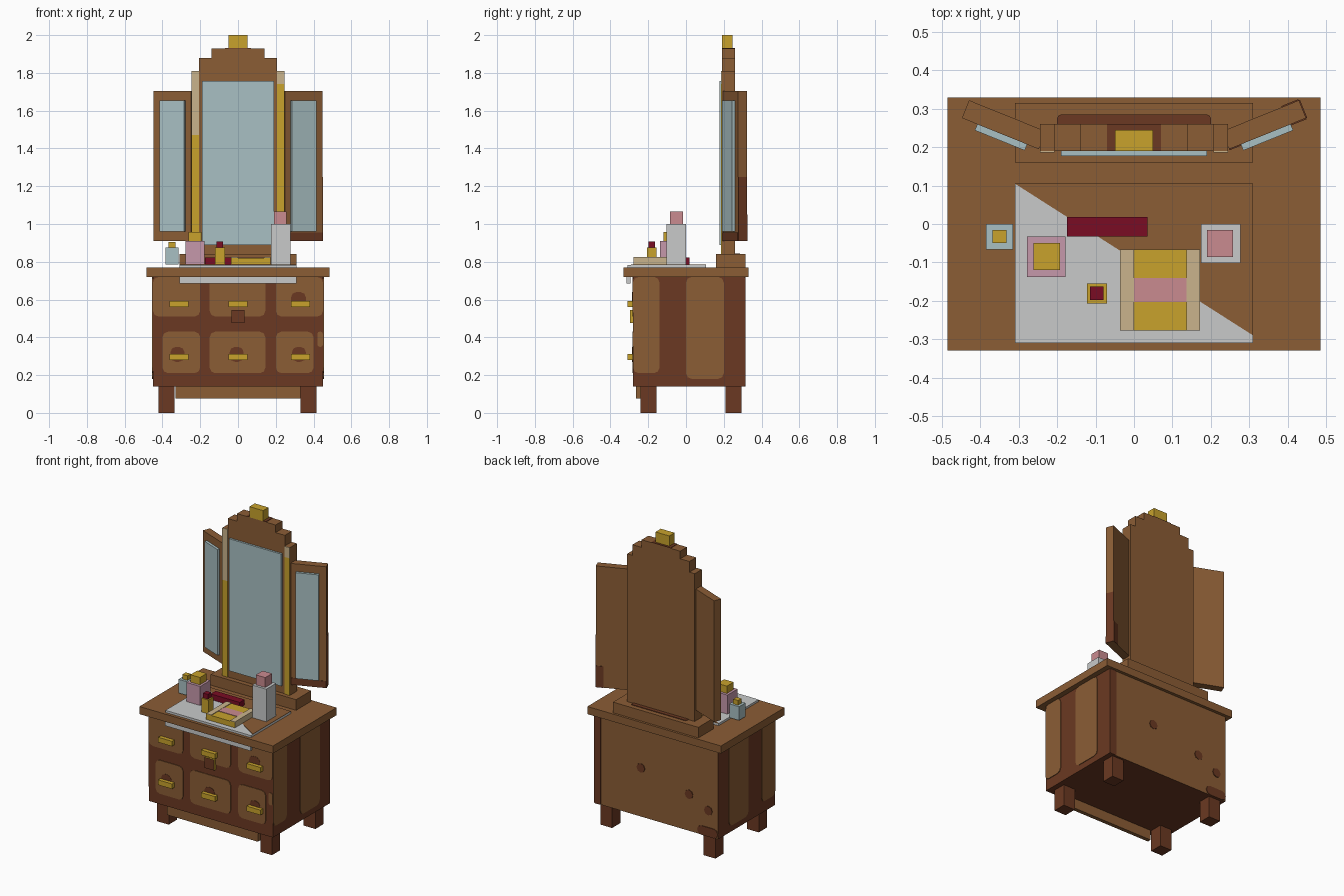
import bpy
import bmesh
from math import radians, sin, cos, pi
from mathutils import Matrix, Vector

default_cube = bpy.data.objects.get("Cube")
if default_cube:
    bpy.data.objects.remove(default_cube, do_unlink=True)


def make_material(name, hex_code):
    """One flat material from an sRGB hex code, stored as linear values."""
    channels = [int(hex_code[i:i + 2], 16) / 255 for i in (0, 2, 4)]
    linear = [c / 12.92 if c < 0.04 else ((c + 0.055) / 1.055) ** 2.4 for c in channels]
    material = bpy.data.materials.new(name)
    material.use_nodes = True
    material.diffuse_color = (*linear, 1)
    shader = next(n for n in material.node_tree.nodes if n.type == 'BSDF_PRINCIPLED')
    shader.inputs["Base Color"].default_value = (*linear, 1)
    return material


wood = make_material("wood", "8b5d35")
dark = make_material("dark wood", "6b3922")
gold = make_material("gold", "c8a22c")
tan = make_material("tan", "cab48c")
glass = make_material("mirror blue", "a9c0c3")
white = make_material("linen white", "c8caca")
pink = make_material("pink", "ca8b90")
mauve = make_material("mauve", "c699ab")
red = make_material("deep red", "7a0c24")


def finish(name, bm, materials):
    bmesh.ops.recalc_face_normals(bm, faces=bm.faces)
    mesh = bpy.data.meshes.new(name)
    bm.to_mesh(mesh)
    bm.free()
    for material in materials:
        mesh.materials.append(material)
    obj = bpy.data.objects.new(name, mesh)
    bpy.context.scene.collection.objects.link(obj)
    return obj


def box(name, x, y, z, material, face_material=None, rule=None):
    """Box between pairs of limits; faces whose normal meets the rule get face_material."""
    bm = bmesh.new()
    bmesh.ops.create_cube(bm, size=1)
    for v in bm.verts:
        v.co = Vector([(lo + hi) / 2 + c * (hi - lo) for c, (lo, hi) in zip(v.co, (x, y, z))])
    if rule:
        bm.normal_update()
        for face in bm.faces:
            face.material_index = int(rule(face.normal))
    return finish(name, bm, [material, face_material] if rule else [material])


def extrude(name, outline, place, depth, material):
    """Extrude a flat outline; place maps (u, v, d) to a point."""
    bm = bmesh.new()
    near, far = [[bm.verts.new(place(u, v, d)) for u, v in outline] for d in (0, depth)]
    bm.faces.new(near)
    bm.faces.new(far)
    for i in range(len(near)):
        bm.faces.new((near[i - 1], near[i], far[i], far[i - 1]))
    return finish(name, bm, [material])


def patch(name, u, v, place, material, depth=0.004, corner=0.03):
    """Thin painted plate with rounded corners."""
    outline = []
    for i, (cu, cv) in enumerate(((1, 1), (0, 1), (0, 0), (1, 0))):
        for step in range(3):
            a = (i + step / 2) * pi / 2
            outline.append((u[cu] + corner * (cos(a) + 1 - 2 * cu),
                            v[cv] + corner * (sin(a) + 1 - 2 * cv)))
    return extrude(name, outline, place, depth, material)


def on_front(u, v, d):
    return (u, -0.28 - d, v)


def on_back(u, v, d):
    return (u, 0.31 + d, v)


# Chest
box("chest", (-.45, .45), (-.28, .31), (.14, .72), dark, wood, lambda n: n.y > .5)
box("table_top", (-.485, .485), (-.33, .33), (.72, .77), wood)
box("front_skirt", (-.33, .33), (-.265, -.24), (.075, .14), wood)
for side, left, right in (("right", -.42, -.335), ("left", .33, .415)):
    box("front_leg_" + side, (left, right), (-.24, -.155), (0, .14), dark)
    box("back_leg_" + side, (left, right), (.21, .295), (0, .14), dark)

# Painted drawer panels and their pulls
columns = [(-.2, -.313, -.45, -.4), (.145, 0, -.15, -.15), (.45, .33, .2, .2)]
for inner, pull, upper, lower in columns:
    patch("upper_drawer_panel", (upper, inner), (.51, .72), on_front, wood)
    patch("lower_drawer_panel", (lower, min(inner, .4)), (.21, .43), on_front, wood)
    patch("drawer_stain", (pull - .045, pull + .03), (.27, .35), on_front, dark, .006)
    for height in (.56, .28):
        box("drawer_pull", (pull - .05, pull + .05), (-.31, -.28),
            (height, height + .033), gold)
patch("drawer_stain", (.28, .36), (.56, .64), on_front, dark, .006)
patch("edge_patch", (.42, .45), (.35, .43), on_front, wood, corner=.012)
box("lock_plate", (-.035, .035), (-.297, -.28), (.475, .545), gold, dark,
    lambda n: n.y < -.5)

# Painted side panels and back marks
for side in (-1, 1):
    def on_side(u, v, d, side=side):
        return (side * (.45 + d), u, v)
    patch("side_panel", (-.28, -.14), (.21, .72), on_side, wood)
    patch("side_panel", (0, .2), (.18, .72), on_side, wood)
patch("back_edge_band", (.4, .45), (.14, .72), on_back, dark, corner=.01)
patch("back_corner_band", (-.45, -.3), (.14, .2), on_back, dark)
for x, z in ((.11, .46), (-.24, .38), (-.38, .31)):
    patch("back_spot", (x - .03, x + .03), (z - .03, z + .03), on_back, dark)

# Central mirror with a stepped crest
box("mirror_base", (-.31, .31), (.16, .315), (.77, .84), wood)
patch("base_stain", (-.2, .2), (.25, .285), lambda u, v, d: (u, v, .84 + d), dark, corner=.01)
half = [(.245, .84), (.245, 1.81), (.207, 1.81), (.207, 1.88), (.14, 1.88), (.14, 1.93)]
frame = half + [(-x, z) for x, z in reversed(half)]
extrude("mirror_frame", frame, lambda u, v, d: (u, .19 + d, v), .07, wood)
box("crest_stain", (-.07, .07), (.19, .26), (1.93, 1.933), dark)
box("crest_ornament", (-.05, .05), (.19, .245), (1.93, 2), gold)
box("mirror_glass", (-.19, .19), (.177, .19), (.89, 1.757), glass)
for side, split in ((-1, 1.47), (1, 1.74)):
    strip = sorted((side * .207, side * .245))
    box("frame_strip_gold", strip, (.186, .19), (.84, split), gold)
    box("frame_strip_tan", strip, (.186, .19), (split, 1.81), tan)

# Angled wing mirrors, built flat and turned towards the front
for side, word in ((-1, "right"), (1, "left")):
    parts = [
        box("wing_frame_" + word, (-.108, .108), (-.025, .025), (.91, 1.705), wood),
        box("wing_glass_" + word, sorted((-side * .075, side * .065)), (-.042, -.025),
            (.96, 1.655), glass)]
    if side > 0:
        parts.append(box("wing_foot_stain", (-.108, .108), (-.028, -.025), (.91, .955), dark))
        parts.append(box("wing_edge_stain", (.108, .111), (-.025, .025), (.91, 1.25), dark))
        parts.append(box("wing_back_stain", (.06, .108), (.025, .028), (.91, 1.05), dark))
    turn = Matrix.Translation((side * .3385, .2585, 0)) @ Matrix.Rotation(side * radians(22), 4, 'Z')
    for part in parts:
        part.data.transform(turn)

# Linen runner: half of its top shows the wood colour
box("runner", (-.31, .31), (-.31, .105), (.77, .784), white)
extrude("runner_bare_half", [(-.31, .105), (.31, -.29), (.31, .105)],
        lambda u, v, d: (u, v, .784 + d), .002, wood)
box("runner_drop", (-.31, .31), (-.315, -.295), (.685, .765), white)

# Things on the table
SHELF = .785


def bottle(name, x, y, top, material, cap_x, cap_y, cap_top, cap_material):
    box(name, x, y, (SHELF, top), material)
    box(name + "_cap", cap_x, cap_y, (top, cap_top), cap_material)


bottle("blue_bottle", (-.385, -.315), (-.067, 0), .875, glass,
       (-.368, -.332), (-.05, -.015), .905, gold)
bottle("mauve_bottle", (-.278, -.178), (-.138, -.033), .91, mauve,
       (-.262, -.193), (-.12, -.05), .958, gold)
bottle("lipstick", (-.122, -.07), (-.207, -.155), .875, gold,
       (-.115, -.08), (-.198, -.163), .907, red)
bottle("tall_bottle", (.175, .277), (-.102, 0), 1, white,
       (.19, .258), (-.086, -.016), 1.065, pink)
box("comb", (-.175, .035), (-.033, .018), (SHELF, .822), red)

# Powder compact with tan rims and a pink band
box("compact", (-.037, .172), (-.277, -.067), (SHELF, .82), gold, tan,
    lambda n: abs(n.x) > .5)
for rim in ((-.037, 0), (.137, .172)):
    box("compact_rim", rim, (-.277, -.067), (.82, .824), tan)
box("compact_powder", (0, .137), (-.203, -.14), (.82, .823), pink)
